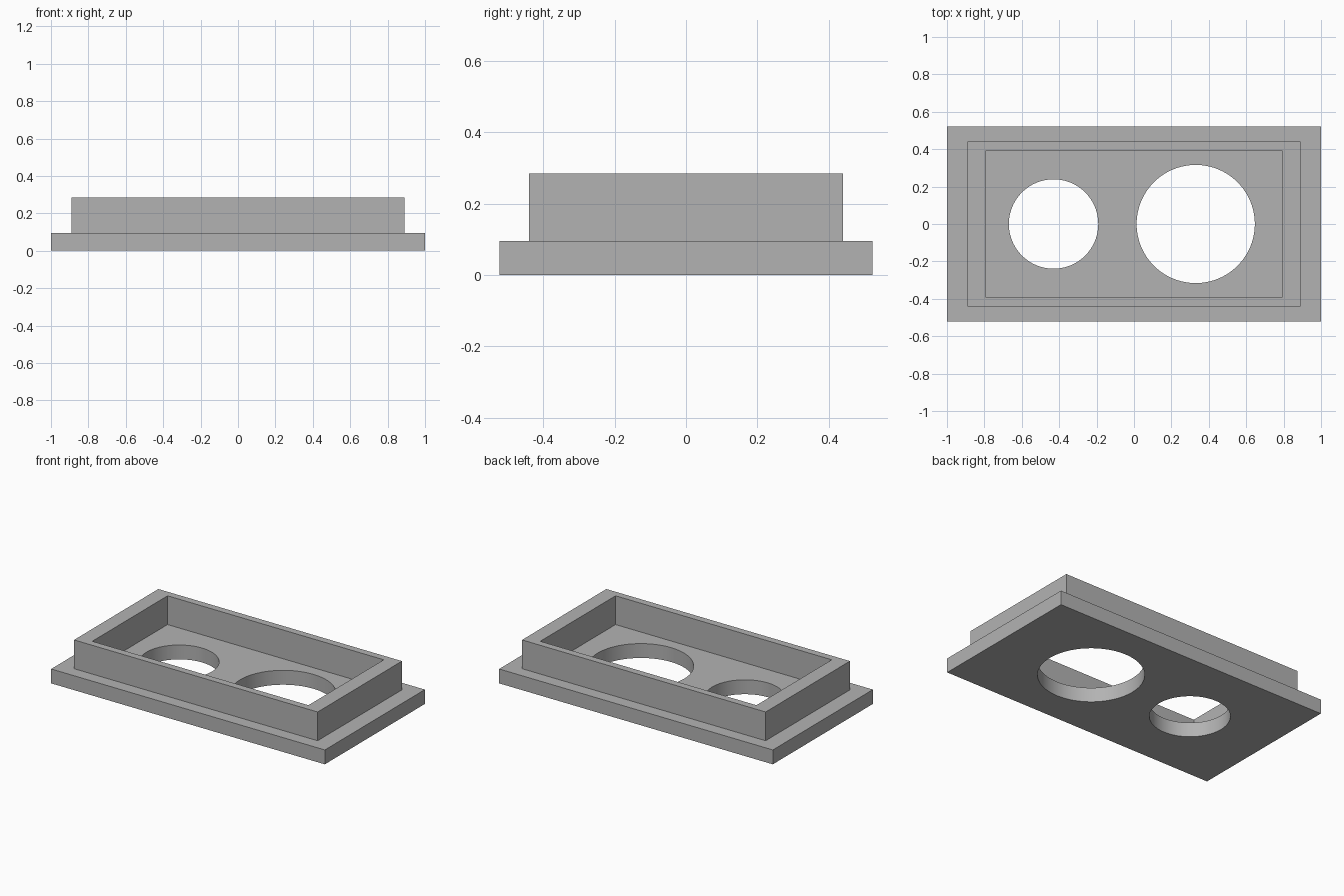
import bpy

cube = bpy.data.objects.get("Cube")
if cube:
    bpy.data.objects.remove(cube, do_unlink=True)

PLATE_TOP = 0.095
RIM_TOP = 0.285

grey = bpy.data.materials.new("mid_grey")
grey.use_nodes = True
grey.diffuse_color = (0.45, 0.45, 0.45, 1)
grey.node_tree.nodes["Principled BSDF"].inputs["Base Color"].default_value = grey.diffuse_color


def box(name, half_x, half_y, z0, z1):
    bpy.ops.mesh.primitive_cube_add(size=2, location=(0, 0, (z0 + z1) / 2))
    obj = bpy.context.object
    obj.name = name
    obj.scale = (half_x, half_y, (z1 - z0) / 2)
    bpy.ops.object.transform_apply(location=True, scale=True)
    obj.data.materials.append(grey)
    return obj


def cylinder(name, x, radius):
    bpy.ops.mesh.primitive_cylinder_add(vertices=96, radius=radius, depth=1, location=(x, 0, 0))
    obj = bpy.context.object
    obj.name = name
    obj.data.materials.append(grey)
    return obj


def cut(target, cutter):
    cutter.hide_render = True
    mod = target.modifiers.new("cut", "BOOLEAN")
    mod.operation = "DIFFERENCE"
    mod.solver = "EXACT"
    mod.object = cutter
    bpy.ops.object.select_all(action="DESELECT")
    target.select_set(True)
    bpy.context.view_layer.objects.active = target
    bpy.ops.object.modifier_apply(modifier=mod.name)
    bpy.data.objects.remove(cutter, do_unlink=True)


# Base plate with a small and a large round opening
plate = box("base_plate", 1.0, 0.522, 0, PLATE_TOP)
cut(plate, cylinder("small_hole_cutter", -0.43, 0.239))
cut(plate, cylinder("large_hole_cutter", 0.33, 0.316))
bpy.ops.object.shade_smooth_by_angle()

# Raised rectangular rim, open in the middle
rim = box("raised_rim", 0.89, 0.44, PLATE_TOP, RIM_TOP)
cut(rim, box("rim_cutter", 0.79, 0.393, PLATE_TOP - 0.1, RIM_TOP + 0.1))
